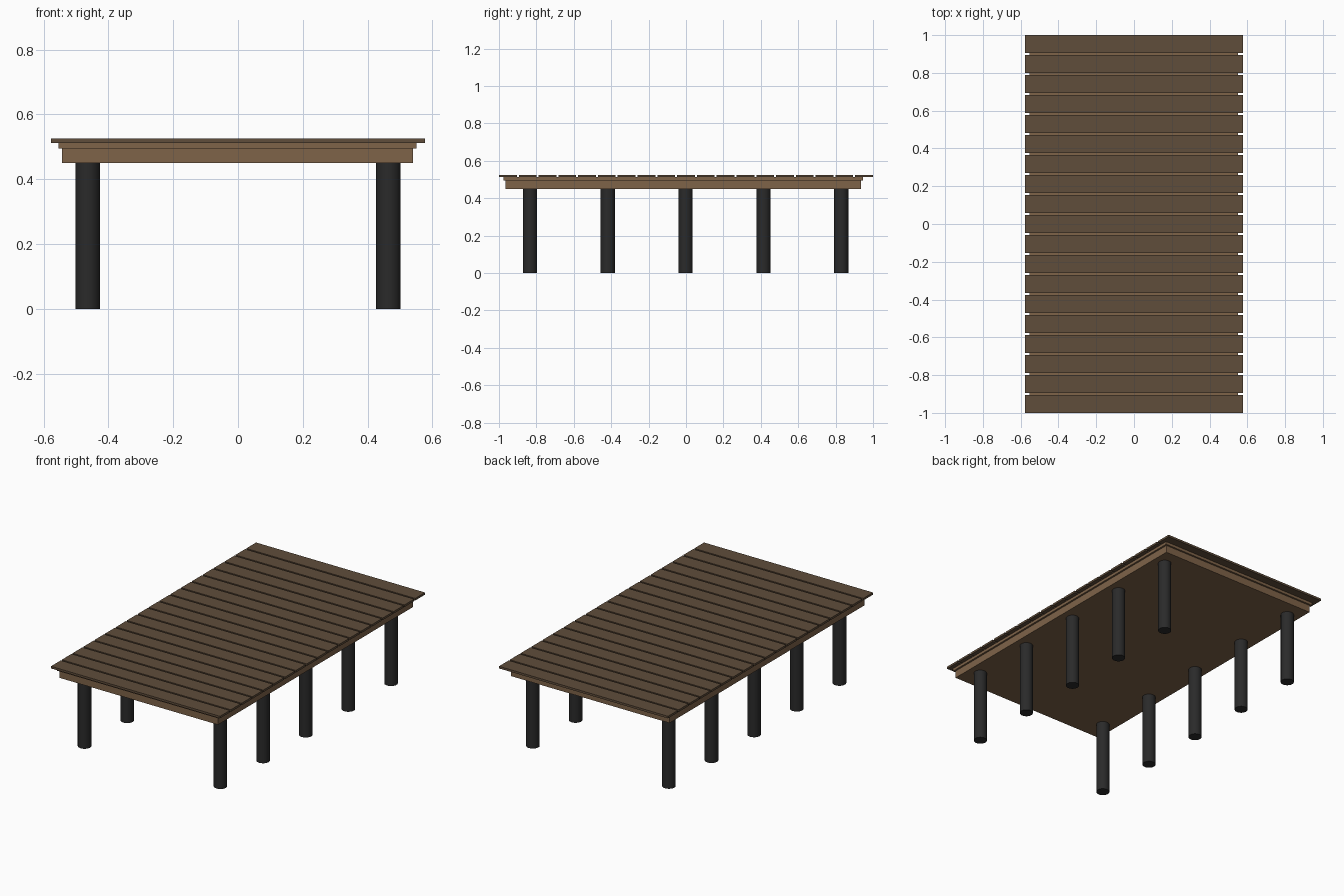
import bpy

if "Cube" in bpy.data.objects:
    bpy.data.objects.remove(bpy.data.objects["Cube"])


def material(name, rgb):
    m = bpy.data.materials.new(name)
    m.diffuse_color = (*rgb, 1)
    m.use_nodes = True
    m.node_tree.nodes["Principled BSDF"].inputs["Base Color"].default_value = m.diffuse_color
    return m


plank_mat = material("dark_wood", (0.115, 0.074, 0.043))
frame_mat = material("light_wood", (0.21, 0.125, 0.066))
leg_mat = material("black_metal", (0.023, 0.023, 0.023))


def box(name, x, y, z, mat):
    """Box from (min, max) ranges on each axis."""
    mid = [(a + b) / 2 for a, b in (x, y, z)]
    bpy.ops.mesh.primitive_cube_add(size=1, location=mid)
    ob = bpy.context.object
    ob.name = name
    ob.scale = [b - a for a, b in (x, y, z)]
    bpy.ops.object.transform_apply(location=False, rotation=False, scale=True)
    ob.data.materials.append(mat)
    return ob


# Stepped base frame under the deck
box("lower_frame", (-0.543, 0.540), (-0.966, 0.936), (0.450, 0.495), frame_mat)
box("upper_frame", (-0.553, 0.551), (-0.976, 0.947), (0.495, 0.512), frame_mat)

# Deck planks with narrow gaps
COUNT, GAP = 19, 0.0107
WIDTH = (2 - (COUNT - 1) * GAP) / COUNT
for i in range(COUNT):
    y0 = -1 + i * (WIDTH + GAP)
    box(f"plank_{i + 1}", (-0.577, 0.577), (y0, y0 + WIDTH), (0.512, 0.525), plank_mat)

# Two rows of round posts
for side, x in (("left", -0.464), ("right", 0.464)):
    for i in range(5):
        y = -0.834 + i * 0.416
        bpy.ops.mesh.primitive_cylinder_add(
            vertices=32, radius=0.038, depth=0.45, location=(x, y, 0.225))
        post = bpy.context.object
        post.name = f"{side}_post_{i + 1}"
        post.data.materials.append(leg_mat)
        bpy.ops.object.shade_smooth_by_angle()
